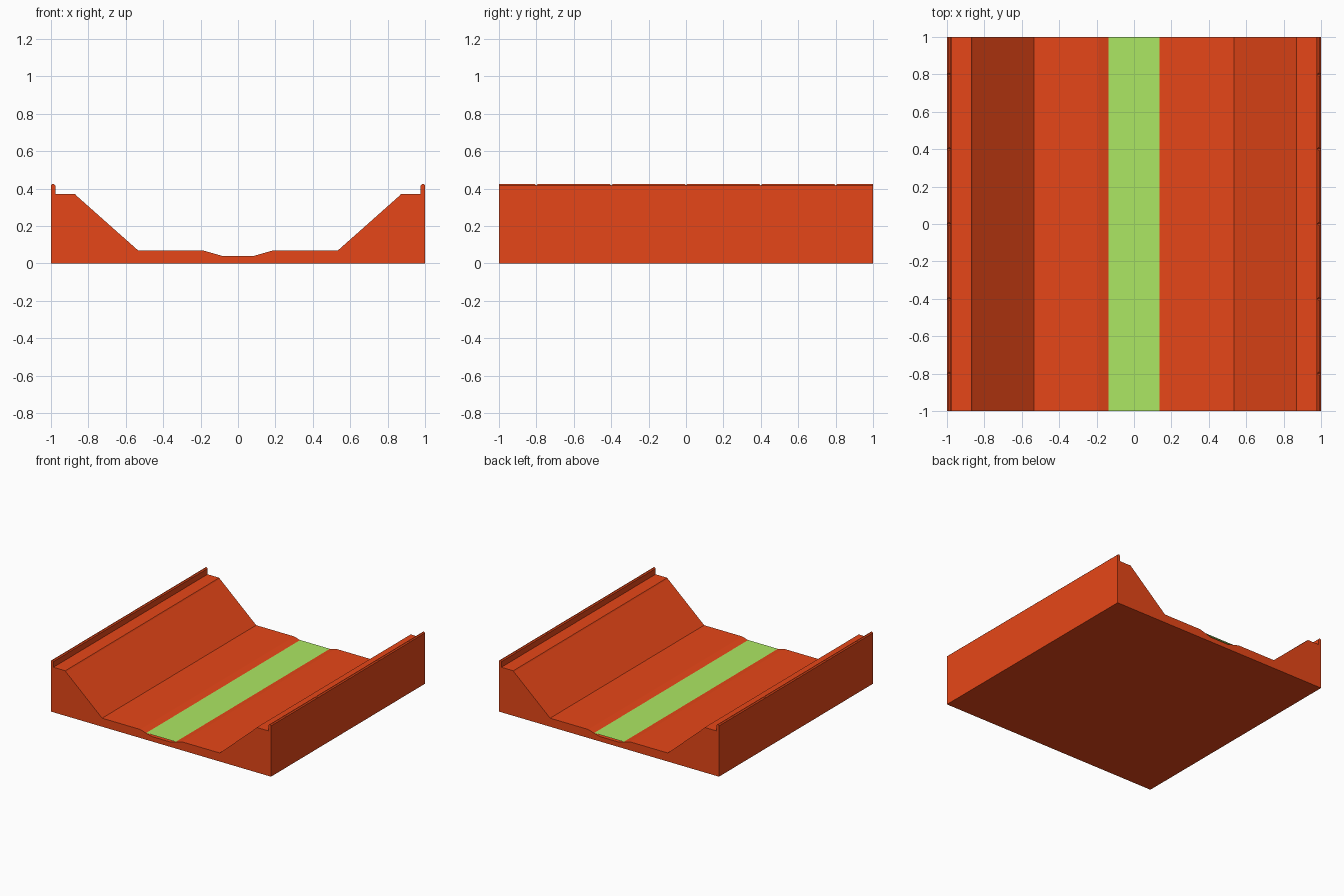
import bpy
import bmesh

cube = bpy.data.objects.get("Cube")
if cube:
    bpy.data.objects.remove(cube, do_unlink=True)


def material(name, color):
    mat = bpy.data.materials.new(name)
    mat.use_nodes = True
    mat.diffuse_color = color
    mat.node_tree.nodes["Principled BSDF"].inputs["Base Color"].default_value = color
    return mat


orange = material("deep orange", (0.795, 0.062, 0.009, 1))
green = material("light green", (0.429, 0.831, 0.130, 1))


def add_object(name, bm, mat):
    mesh = bpy.data.meshes.new(name)
    bm.to_mesh(mesh)
    bm.free()
    mesh.materials.append(mat)
    obj = bpy.data.objects.new(name, mesh)
    bpy.context.collection.objects.link(obj)
    return obj


# Channel body: half profile mirrored, then extruded front to back
half = [(0.085, 0.04), (0.19, 0.07), (0.535, 0.07), (0.864, 0.362),
        (0.87, 0.37), (1, 0.37), (1, 0)]
profile = [(-x, z) for x, z in reversed(half)] + half
bm = bmesh.new()
end = bm.faces.new([bm.verts.new((x, -1, z)) for x, z in profile])
extruded = bmesh.ops.extrude_face_region(bm, geom=[end], use_keep_orig=True)
moved = [v for v in extruded["geom"] if isinstance(v, bmesh.types.BMVert)]
bmesh.ops.translate(bm, verts=moved, vec=(0, 2, 0))
bmesh.ops.recalc_face_normals(bm, faces=bm.faces)
add_object("channel_body", bm, orange)

# Strip lying across the central groove, a single thin sheet
bm = bmesh.new()
bm.faces.new([bm.verts.new((x, y, 0.055))
              for x, y in ((-0.135, -1), (0.135, -1), (0.135, 1), (-0.135, 1))])
add_object("groove_strip", bm, green)


# Rim blocks with chamfered tops, cut flush at the channel ends
def rim_block(name, side, y0, y1):
    low, high, inner = 0.37, 0.425, 0.977
    bm = bmesh.new()
    bmesh.ops.create_cube(bm, size=1)
    for v in bm.verts:
        v.co = (side * (1 if v.co.x > 0 else inner),
                y1 if v.co.y > 0 else y0,
                high if v.co.z > 0 else low)
    bmesh.ops.recalc_face_normals(bm, faces=bm.faces)
    hidden = [f for f in bm.faces if f.calc_center_median().z < low + 0.001]
    bmesh.ops.delete(bm, geom=hidden, context="FACES_ONLY")
    top_edges = [e for e in bm.edges
                 if all(v.co.z > high - 0.001 for v in e.verts)
                 and not all(abs(v.co.y) > 0.999 for v in e.verts)]
    bmesh.ops.bevel(bm, geom=top_edges, offset=0.008, segments=1,
                    profile=0.5, affect="EDGES")
    add_object(name, bm, orange)


joints = [-1, -0.8, -0.4, 0, 0.4, 0.8, 1]
for label, side in (("left", 1), ("right", -1)):
    for i, (y0, y1) in enumerate(zip(joints, joints[1:]), 1):
        rim_block(f"{label}_rim_block_{i}", side, y0, y1)
